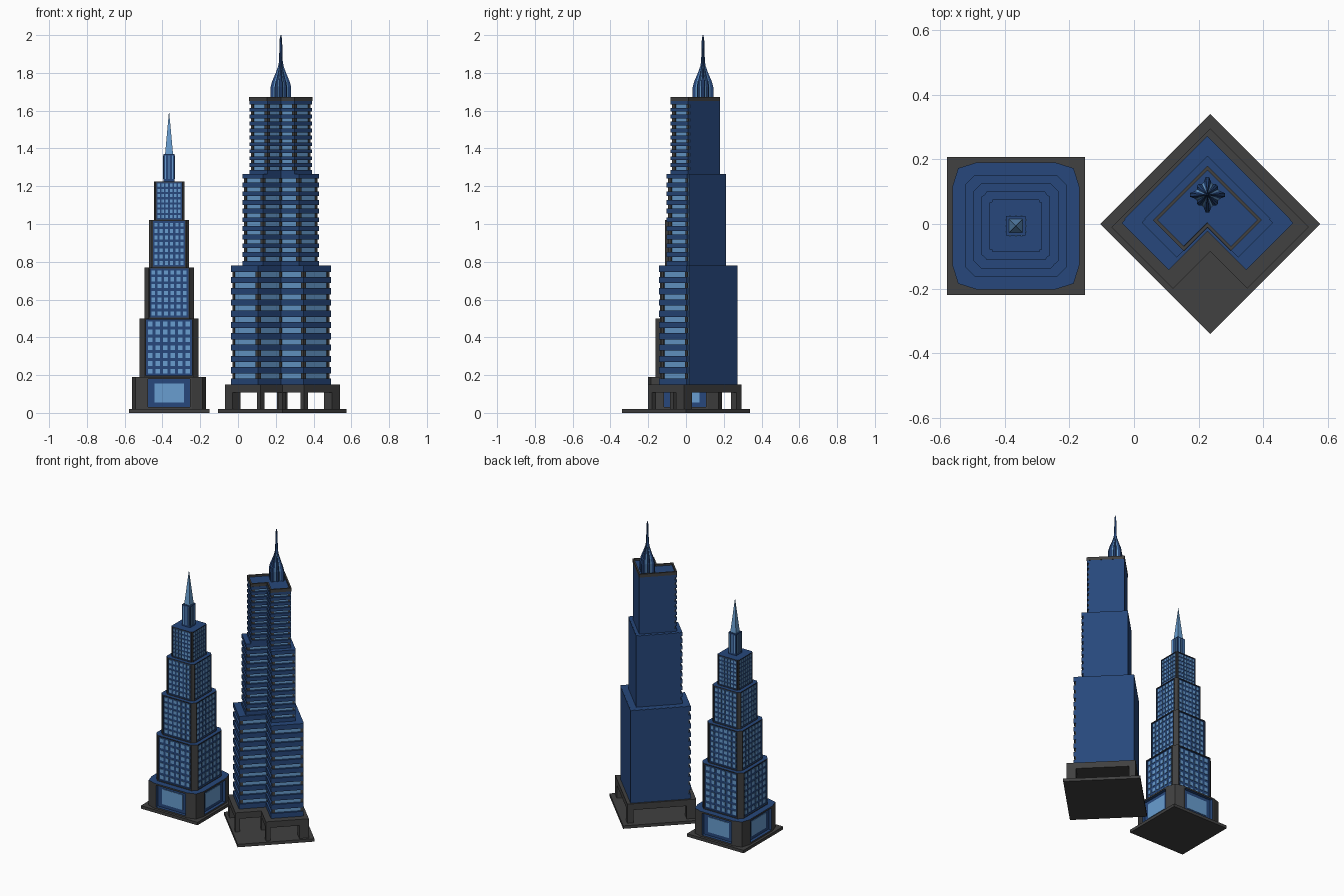
import bpy, bmesh, math
from mathutils import Matrix, Vector

cube = bpy.data.objects.get("Cube")
if cube:
    bpy.data.objects.remove(cube, do_unlink=True)


def material(name, rgb):
    m = bpy.data.materials.new(name)
    m.use_nodes = True
    m.diffuse_color = (*rgb, 1)
    m.node_tree.nodes["Principled BSDF"].inputs["Base Color"].default_value = (*rgb, 1)
    return m


MATS = [material("dark_grey_stone", (0.052, 0.052, 0.052)),
        material("deep_blue", (0.02, 0.064, 0.2)),
        material("light_blue_glass", (0.14, 0.34, 0.63))]
GREY, BLUE, GLASS = range(3)


def finish(name, bm):
    bm.normal_update()
    me = bpy.data.meshes.new(name)
    bm.to_mesh(me)
    bm.free()
    for m in MATS:
        me.materials.append(m)
    ob = bpy.data.objects.new(name, me)
    bpy.context.collection.objects.link(ob)
    return ob


def prism(bm, pts, z0, z1, mat):
    """Upright prism over a counter-clockwise outline; returns sides and top."""
    lo = [bm.verts.new((x, y, z0)) for x, y in pts]
    hi = [bm.verts.new((x, y, z1)) for x, y in pts]
    n = len(pts)
    sides = [bm.faces.new((lo[i], lo[(i + 1) % n], hi[(i + 1) % n], hi[i])) for i in range(n)]
    top, bottom = bm.faces.new(hi), bm.faces.new(lo[::-1])
    for f in sides + [top, bottom]:
        f.material_index = mat
    bm.normal_update()
    return sides, top


def square(cx, cy, h):
    return [(cx - h, cy - h), (cx + h, cy - h), (cx + h, cy + h), (cx - h, cy + h)]


def diamond(cx, cy, r):
    return [(cx - r, cy), (cx, cy - r), (cx + r, cy), (cx, cy + r)]


def plate(bm, centre, size, mat, turn):
    """Thin box placed on the -y side, then turned to another side."""
    geo = bmesh.ops.create_cube(bm, size=1)
    bmesh.ops.transform(bm, verts=geo["verts"],
                        matrix=turn @ Matrix.Translation(centre) @ Matrix.Diagonal((*size, 1)))
    for f in {f for v in geo["verts"] for f in v.link_faces}:
        f.material_index = mat


# ---- Stepped tower ----
AX, AY = -0.365, -0.006
TURNS = [Matrix.Translation((AX, AY, 0)) @ Matrix.Rotation(i * math.pi / 2, 4, 'Z') for i in range(4)]

bm = bmesh.new()
prism(bm, square(AX, AY, 0.213), 0, 0.02, GREY)
finish("stepped_tower_plinth", bm)


def stepped_tier(name, h, flat, z0, z1, margin, depth, cols, rows, fill):
    bm = bmesh.new()
    c = h * 0.91
    quarter = [Vector((-flat, -h)), Vector((flat, -h)), Vector((c, -c))]
    pts = []
    for i in range(4):
        rot = Matrix.Rotation(i * math.pi / 2, 2)
        pts += [(AX + p.x, AY + p.y) for p in (rot @ q for q in quarter)]
    sides, top = prism(bm, pts, z0, z1, GREY)
    top.material_index = BLUE
    # Recessed blue panel on each side
    panels = sides[::3]
    bmesh.ops.inset_individual(bm, faces=panels, thickness=margin)
    rim = bmesh.ops.inset_individual(bm, faces=panels, thickness=0.0005, depth=-depth)
    for f in panels + rim["faces"]:
        f.material_index = BLUE
    finish(name, bm)
    # Window grid
    bm = bmesh.new()
    w, t = 2 * (flat - margin) / cols, (z1 - z0 - 2 * margin) / rows
    for turn in TURNS:
        for i in range(cols):
            for j in range(rows):
                pos = ((i - (cols - 1) / 2) * w, -h + depth, z0 + margin + (j + 0.5) * t)
                plate(bm, pos, (w * fill, 0.006, t * fill), GLASS, turn)
    finish(name + "_windows", bm)


stepped_tier("entrance_tier", 0.196, 0.122, 0.02, 0.19, 0.015, 0.02, 1, 1, 0.73)
stepped_tier("lower_tier", 0.156, 0.128, 0.19, 0.5, 0.009, 0.008, 6, 7, 0.6)
stepped_tier("middle_tier", 0.131, 0.108, 0.5, 0.77, 0.008, 0.007, 6, 7, 0.6)
stepped_tier("upper_tier", 0.106, 0.09, 0.77, 1.02, 0.007, 0.006, 6, 7, 0.6)
stepped_tier("top_tier", 0.081, 0.072, 1.02, 1.225, 0.006, 0.005, 6, 7, 0.6)

# Mast with glass strips and a pyramid spire
bm = bmesh.new()
prism(bm, square(AX, AY, 0.03), 1.225, 1.37, BLUE)
for turn in TURNS:
    for i in (-1, 0, 1):
        plate(bm, (i * 0.018, -0.03, 1.3), (0.006, 0.005, 0.125), GLASS, turn)
finish("stepped_tower_mast", bm)
bm = bmesh.new()
base = [bm.verts.new((x, y, 1.37)) for x, y in square(AX, AY, 0.021)]
tip = bm.verts.new((AX, AY, 1.6))
bm.faces.new(base[::-1])
for i in range(4):
    bm.faces.new((base[i], base[(i + 1) % 4], tip))
for f in bm.faces:
    f.material_index = GLASS
finish("stepped_tower_spire", bm)

# ---- Notched tower, standing cornerwise ----
BX, PX = 0.227, 0.235


def notched(cx, cy, r, d, e=0.0, back=0.0):
    """Square on its corner with the front corner cut out; e sets the front
    faces in and back pushes the rear faces out."""
    return [(cx - r + e - back, cy + e + back), (cx - r + d, cy - d + 2 * e),
            (cx, cy + r - 2 * d + 2 * e), (cx + r - d, cy - d + 2 * e),
            (cx + r - e + back, cy + e + back), (cx, cy + r + 2 * back)]


bm = bmesh.new()
prism(bm, diamond(PX, 0, 0.34), 0, 0.02, GREY)
finish("notched_tower_plinth", bm)

# Open podium: roof slab on corner piers
bm = bmesh.new()
PR, PD, PY = 0.305, 0.19, -0.01
prism(bm, notched(PX, PY, PR, PD), 0.108, 0.15, GREY)
for s in (-1, 1):
    prism(bm, diamond(PX + s * (PR - 0.042), PY, 0.042), 0.02, 0.108, GREY)
    prism(bm, diamond(PX + s * (PR - PD), PY - PD + 0.02, 0.02), 0.02, 0.108, GREY)
prism(bm, diamond(PX, PY + PR - 0.028, 0.028), 0.02, 0.108, GREY)
prism(bm, diamond(PX, PY + PR - 2 * PD + 0.02, 0.02), 0.02, 0.108, GREY)
finish("podium", bm)


def balcony_tier(name, r, d, cy, z0, z1, floors=10):
    # Core: glass to the front, plain blue to the rear
    bm = bmesh.new()
    sides, top = prism(bm, notched(BX, cy, r, d, 0.01, 0.002), z0, z1 - 0.001, BLUE)
    for f in sides:
        if f.normal.y < 0:
            f.material_index = GLASS
    finish(name + "_core", bm)
    # Floor slabs
    bm = bmesh.new()
    pitch = (z1 - z0) / (floors + 0.55)
    for i in range(floors + 1):
        z = z0 + i * pitch
        prism(bm, notched(BX, cy, r, d), z, z + pitch * 0.55, BLUE)
    finish(name + "_slabs", bm)
    # Corner columns
    bm = bmesh.new()
    for s in (-1, 1):
        prism(bm, diamond(BX + s * (r - d), cy - d + 0.024, 0.014), z0, z1 - 0.003, GREY)
        prism(bm, diamond(BX + s * (r - 0.018), cy + 0.003, 0.01), z0, z1 - 0.003, GREY)
    prism(bm, diamond(BX, cy + r - 2 * d + 0.02, 0.012), z0, z1 - 0.003, GREY)
    finish(name + "_columns", bm)


balcony_tier("lower_block", 0.265, 0.145, 0.003, 0.15, 0.78)
balcony_tier("middle_block", 0.203, 0.108, 0.004, 0.78, 1.265)
balcony_tier("upper_block", 0.165, 0.093, 0.01, 1.265, 1.652)

# Roof parapet with a sunken blue deck
bm = bmesh.new()
sides, top = prism(bm, notched(BX, 0.01, 0.166, 0.093, 0, 0.002), 1.65, 1.672, GREY)
bmesh.ops.inset_individual(bm, faces=[top], thickness=0.014)
bmesh.ops.inset_individual(bm, faces=[top], thickness=0.0005, depth=-0.012)
top.material_index = BLUE
finish("roof_parapet", bm)

# Ribbed crown tapering into a needle
bm = bmesh.new()
CY, N = 0.09, 32
profile = [(1.66, 0.06), (1.725, 0.06), (1.755, 0.051), (1.8, 0.03), (1.835, 0.016),
           (1.86, 0.011), (1.98, 0.007), (2.0, 0.002)]
rings = []
for z, r in profile:
    ring = []
    for k in range(N):
        a = 2 * math.pi * (k - 0.5) / N
        q = r / (abs(math.cos(a)) + abs(math.sin(a))) * (1.0 if k % 4 < 2 else 0.84)
        ring.append(bm.verts.new((BX + q * math.cos(a), CY + q * math.sin(a), z)))
    rings.append(ring)
for level, (lo, hi) in enumerate(zip(rings, rings[1:])):
    for k in range(N):
        f = bm.faces.new((lo[k], lo[(k + 1) % N], hi[(k + 1) % N], hi[k]))
        f.material_index = GLASS if k % 4 == 2 and level < 4 else BLUE
bm.faces.new(rings[-1]).material_index = BLUE
finish("crown_and_needle", bm)
